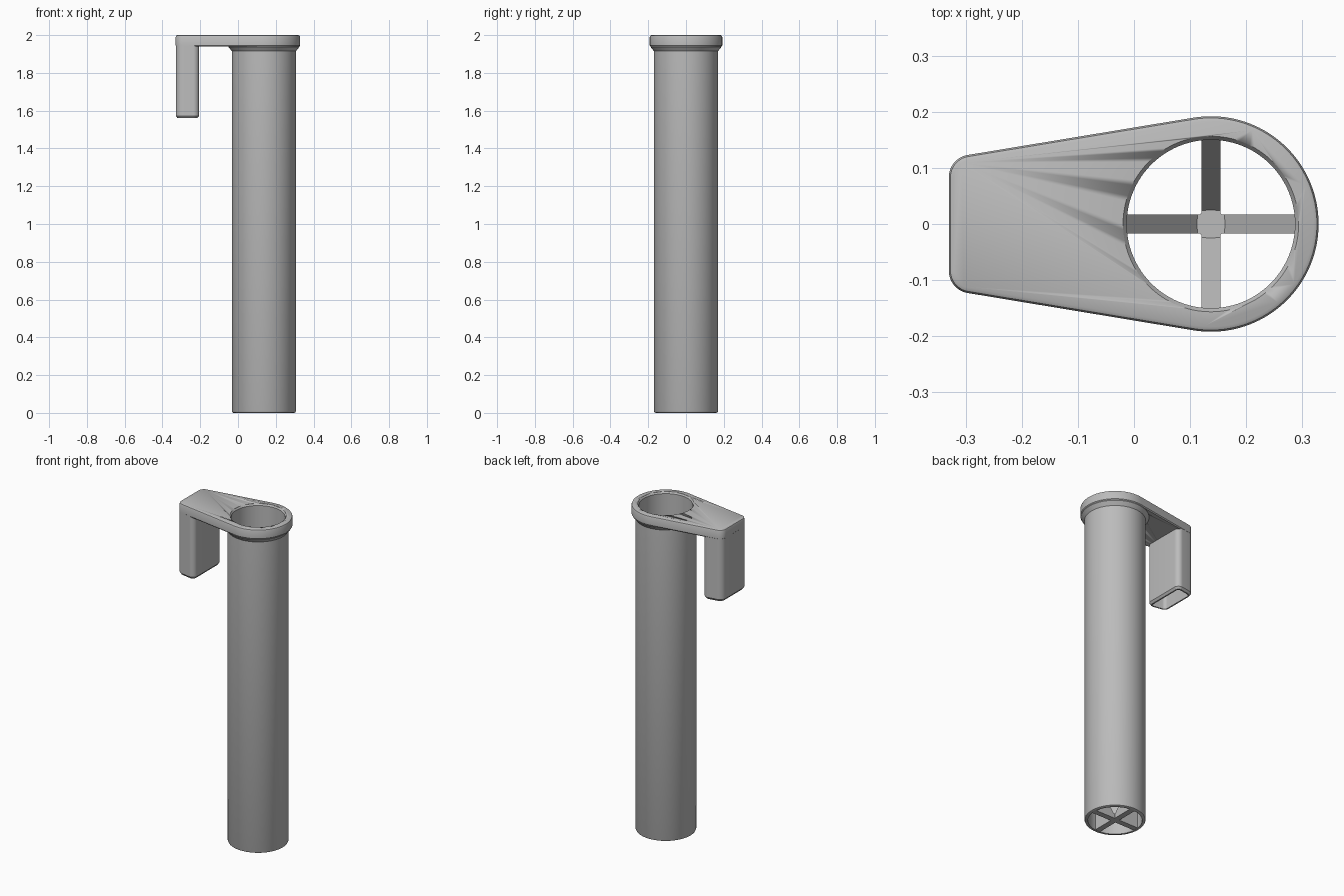
import bpy, bmesh, math

cube = bpy.data.objects.get("Cube")
if cube:
    bpy.data.objects.remove(cube, do_unlink=True)

HUB_X = 0.137      # axis of the tube
LEAN = math.radians(99.3)   # direction of the tapered side's normal

grey = bpy.data.materials.new("plain grey")
grey.use_nodes = True
GREY = (0.5, 0.5, 0.5, 1)
grey.diffuse_color = GREY
grey.node_tree.nodes["Principled BSDF"].inputs["Base Color"].default_value = GREY


def finish(name, bm, angle=35):
    bmesh.ops.recalc_face_normals(bm, faces=bm.faces)
    mesh = bpy.data.meshes.new(name)
    bm.to_mesh(mesh)
    bm.free()
    mesh.materials.append(grey)
    obj = bpy.data.objects.new(name, mesh)
    bpy.context.collection.objects.link(obj)
    bpy.ops.object.select_all(action="DESELECT")
    obj.select_set(True)
    bpy.context.view_layer.objects.active = obj
    bpy.ops.object.shade_smooth_by_angle(angle=math.radians(angle))
    return obj


def loft(name, rings, closed=False):
    """Skin a stack of equal-length rings; cap the ends unless closed."""
    bm = bmesh.new()
    loops = [[bm.verts.new(p) for p in ring] for ring in rings]
    pairs = list(zip(loops, loops[1:]))
    if closed:
        pairs.append((loops[-1], loops[0]))
    else:
        bm.faces.new(loops[0])
        bm.faces.new(loops[-1])
    for a, b in pairs:
        for i in range(len(a)):
            j = (i + 1) % len(a)
            bm.faces.new((a[i], a[j], b[j], b[i]))
    return finish(name, bm)


def circle(r, z, n=96):
    return [(HUB_X + r * math.cos(2 * math.pi * i / n),
             r * math.sin(2 * math.pi * i / n), z) for i in range(n)]


def outline(corners, inset, z):
    """Rounded outline mirrored in y; corners are (x, y, radius, start, end, steps)."""
    half = []
    for x, y, r, start, end, steps in corners:
        for i in range(steps + 1):
            a = start + (end - start) * i / steps
            half.append((x + (r - inset) * math.cos(a), y + (r - inset) * math.sin(a), z))
    mirrored = [(x, -y, z) for x, y, z in reversed(half) if abs(y) > 1e-6]
    return half + mirrored


outer_corner = (-0.29, 0.0835, 0.04, LEAN, math.pi, 10)
plate_shape = [(HUB_X, 0, 0.192, 0, LEAN, 36), outer_corner]
hook_shape = [(-0.235, 0.1027, 0.03, 0, LEAN, 10), outer_corner]

# Top plate with softened rims and a round opening
plate = loft("top_plate", [outline(plate_shape, d, z) for d, z in (
    (0.005, 1.94), (0.0, 1.946), (0.0, 1.99), (0.003, 1.997), (0.009, 2.0))])
cutter = loft("opening_cutter", [circle(0.1565, 1.8), circle(0.1565, 2.1)])
cutter.hide_render = True
cutter.hide_set(True)
cutter.display_type = "WIRE"
cut = plate.modifiers.new("opening", "BOOLEAN")
cut.operation, cut.object, cut.solver = "DIFFERENCE", cutter, "EXACT"
bpy.context.view_layer.objects.active = plate
bpy.ops.object.modifier_apply(modifier=cut.name)
bpy.data.objects.remove(cutter, do_unlink=True)

# Tube with a collar under the plate and a chamfered mouth
loft("tube", [circle(r, z) for r, z in (
    (0.15, 0.0), (0.161, 0.0), (0.167, 0.003), (0.17, 0.01), (0.17, 1.915),
    (0.188, 1.938), (0.188, 1.955), (0.165, 1.97), (0.157, 1.9995),
    (0.15, 1.99))], closed=True)

# Hanging hook, hollow and open underneath
loft("hook", [outline(hook_shape, d, z) for d, z in (
    (0.018, 1.93), (0.018, 1.56), (0.01, 1.56), (0.0005, 1.573),
    (0.0005, 1.98))])

# Crossed webs in the foot of the tube, dipping towards the hub
for name, along_x in (("web_side_to_side", True), ("web_front_to_back", False)):
    profile = [(-0.152, 0.001), (0.152, 0.001), (0.152, 0.2),
               (0.024, 0.03), (-0.024, 0.03), (-0.152, 0.2)]
    loft(name, [[(HUB_X + r, s, z) if along_x else (HUB_X + s, r, z) for r, z in profile]
                for s in (-0.017, 0.017)])
loft("web_hub", [circle(0.026, z, 32) for z in (0.001, 0.031)])
